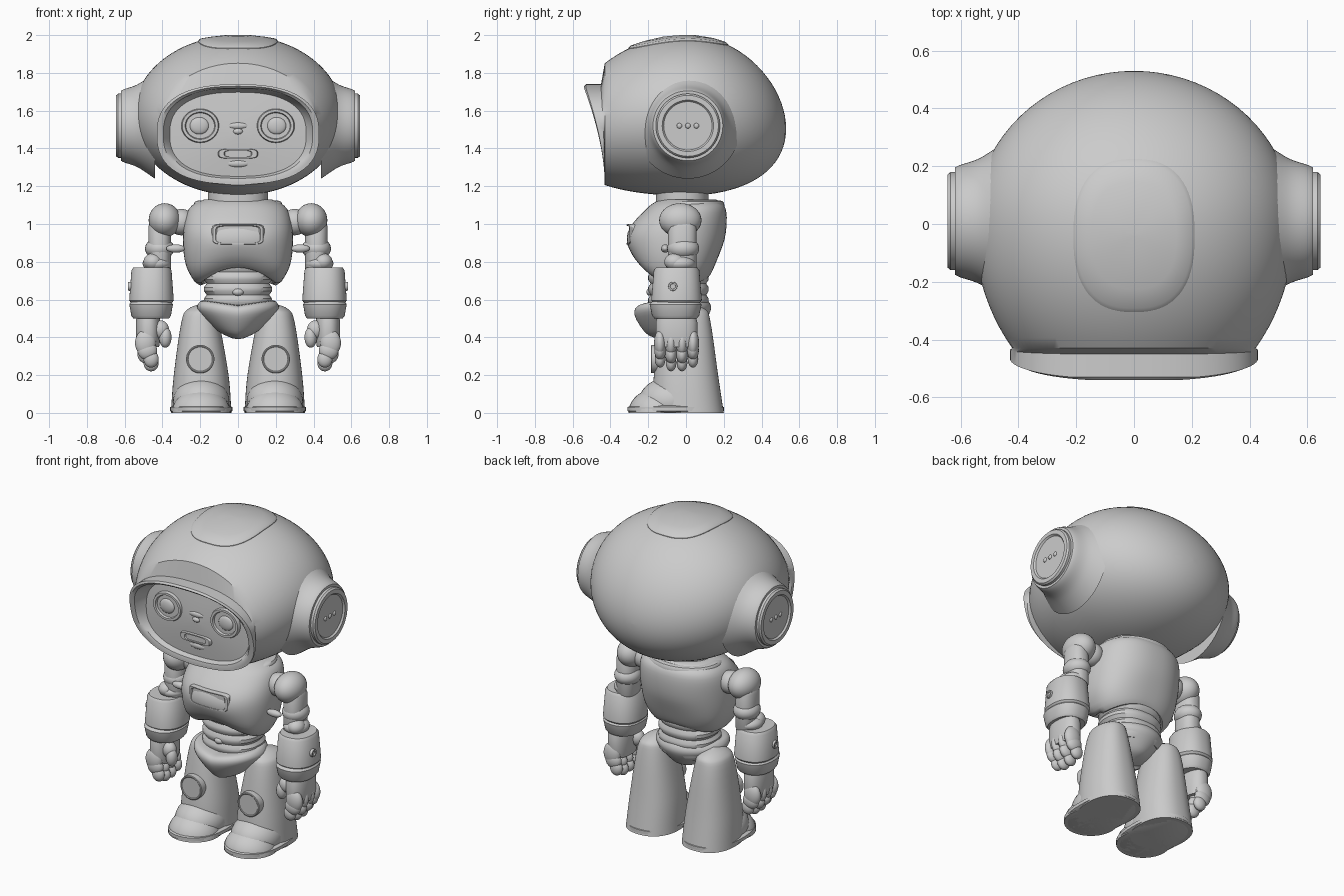
import bpy, bmesh
from math import sin, cos, pi, sqrt, copysign, radians
from mathutils import Matrix, Vector

cube = bpy.data.objects.get("Cube")
if cube:
    bpy.data.objects.remove(cube, do_unlink=True)

grey = bpy.data.materials.new("plain grey")
grey.use_nodes = True
grey.diffuse_color = (.6, .6, .6, 1)
grey.node_tree.nodes["Principled BSDF"].inputs["Base Color"].default_value = (.6, .6, .6, 1)


def finish(name, bm, mirror=False):
    """Turn a bmesh into a smooth-shaded object, optionally mirrored across x."""
    bmesh.ops.recalc_face_normals(bm, faces=bm.faces)
    mesh = bpy.data.meshes.new(name)
    bm.to_mesh(mesh)
    bm.free()
    mesh.materials.append(grey)
    mesh.shade_smooth()
    mesh.set_sharp_from_angle(angle=radians(35))
    obj = bpy.data.objects.new(name, mesh)
    bpy.context.scene.collection.objects.link(obj)
    if mirror:
        obj.modifiers.new("Mirror", 'MIRROR').use_mirror_merge = False


def ring(at, wide, deep, u=0, v=0, power=2):
    """One cross-section: place on the axis, half sizes, centre and squareness."""
    return Vector((at, wide, deep, u, v, power))


def smooth(rings, steps=5):
    """Fill in a Catmull-Rom curve between the given cross-sections."""
    padded = [rings[0], *rings, rings[-1]]
    filled = []
    for before, start, end, after in zip(padded, padded[1:], padded[2:], padded[3:]):
        for step in range(steps):
            t = step / steps
            bend = 2 * before - 5 * start + 4 * end - after
            twist = 3 * start - before - 3 * end + after
            filled.append(start + (t * (end - before) + t * t * bend + t ** 3 * twist) / 2)
    return filled + [rings[-1]]


def loft(name, rings, axis='z', mirror=False, warp=None, count=64):
    """Skin a row of cross-sections along an axis and cap both ends."""
    bm = bmesh.new()
    loops = []
    for at, wide, deep, u, v, power in rings:
        loop = []
        for k in range(count):
            c, s = cos(2 * pi * k / count), sin(2 * pi * k / count)
            a = u + max(wide, .001) * copysign(abs(c) ** (2 / power), c)
            b = v + max(deep, .001) * copysign(abs(s) ** (2 / power), s)
            point = Vector({'x': (at, a, b), 'y': (a, at, b), 'z': (a, b, at)}[axis])
            loop.append(bm.verts.new(warp(point) if warp else point))
        loops.append(loop)
    for low, high in zip(loops, loops[1:]):
        for k in range(count):
            bm.faces.new((low[k - 1], low[k], high[k], high[k - 1]))
    bm.faces.new(loops[0])
    bm.faces.new(loops[-1])
    finish(name, bm, mirror)


def ball(name, centre, size, mirror=True):
    """Ellipsoid, flattened where it would go below the ground."""
    bm = bmesh.new()
    bmesh.ops.create_uvsphere(bm, u_segments=32, v_segments=20, radius=1,
                              matrix=Matrix.Translation(centre) @ Matrix.Diagonal((*size, 1)))
    for vert in bm.verts:
        vert.co.z = max(vert.co.z, 0)
    finish(name, bm, mirror)


def barrel(name, bottom, top, wide, deep, u=0, v=0, taper=1, lip=.015, mirror=False):
    """Upright drum with rounded edges; taper scales its top."""
    rows = ((bottom, .9), (bottom + lip, 1), (top - lip, taper), (top, taper * .9))
    loft(name, [ring(at, wide * k, deep * k, u, v, power=2.3) for at, k in rows], mirror=mirror)


def plate(name, base, face, wide, high, u, v, axis='y', power=2, rim=.8, sink=.008,
          mirror=False, warp=None):
    """Disc or panel with a bevelled edge and a sunken middle."""
    step = copysign(sink, face - base)
    rows = ((base, 1), (face - step, 1), (face, .95), (face, rim), (face - step, rim * .94))
    loft(name, [ring(at, wide * k, high * k, u, v, power) for at, k in rows],
         axis, mirror, warp)


# Helmet: round behind, stretched in front, ending at the face opening
front = -.43


def shell(y):
    """Half width, half height and centre height of the helmet at depth y."""
    k = sqrt(max(0, 1 - (y / (.53 if y > 0 else .66)) ** 2))
    return .555 * k, .425 * k, 1.575 - .25 * y * y


def shell_ring(y):
    wide, high, middle = shell(y)
    return ring(y, wide, high, v=middle)


def lean(p):
    """Tip the visor lip forward towards its top."""
    if p.y < front:
        rise = min(1, max(.1, 2 * (p.z - 1.22)))
        p.y = front + (p.y - front) * rise ** 1.7
    return p


back = [shell_ring(.53 * cos(pi / 2 * k / 20)) for k in range(20)]
sides = [shell_ring(front * k / 12) for k in range(13)]
visor = [ring(y, .43 * k, .265 * k, v=1.475, power=2.5) for y, k in
         ((-.45, 1), (-.53, 1), (-.54, .96), (-.53, .92), (front, .88), (-.4, .84),
          (-.41, .5), (-.42, 0))]
loft("helmet", back + sides + visor, 'y', warp=lean, count=96)


# Raised hatch that follows the crown of the helmet
def crown(p):
    wide, high, middle = shell(p.y)
    p.z += middle + high * sqrt(1 - (p.x / wide) ** 2)
    return p


loft("crown_hatch", [ring(lift, .21 * k, .265 * k, v=-.04, power=2.5) for lift, k in
                     ((-.03, 1), (.003, 1), (.01, .95), (.006, .7), (.003, .3), (0, 0))],
     warp=crown)

# Ear pods: flared base, stepped cap and three studs
loft("ear_bases", smooth([ring(x, r, r, u=.01, v=1.52) for x, r in
                          ((.44, .28), (.53, .22), (.6, .195), (.62, .185))]), 'x', mirror=True)
plate("ear_caps", .6, .645, .17, .17, .01, 1.52, axis='x', sink=.01, mirror=True)
for side in (-1, 0, 1):
    ball("ear_stud", (.635, .01 + side * .045, 1.52), (.008, .014, .014))

# Face: ringed eyes, mouth, nose and chin
plate("eye_rings", -.38, -.425, .1, .09, .2, 1.52, sink=.012, mirror=True)
ball("eyes", (.205, -.412, 1.52), (.05, .016, .045))
plate("mouth", -.38, -.43, .105, .026, 0, 1.372, power=4, rim=.7)
ball("nose", (0, -.415, 1.49), (.026, .016, .016), False)
ball("nose_bridge", (0, -.41, 1.52), (.055, .014, .018), False)
ball("chin", (0, -.4, 1.32), (.06, .015, .02), False)

# Neck
barrel("neck", 1.05, 1.22, .16, .14, v=-.02)


# Barrel chest, with its lower edge arched over the belly
def arch(p):
    lift = max(0, 1 - (p.x / .23) ** 2) * max(0, 1 - (p.z - .66) / .25)
    p.z += lift * (.11 if p.y < -.05 else .06)
    return p


loft("chest", smooth([ring(at=.7, wide=.17, deep=.14, v=-.05, power=2.3),
                      ring(at=.66, wide=.2, deep=.17, v=-.05, power=2.3),
                      ring(at=.78, wide=.275, deep=.225, v=-.06, power=2.3),
                      ring(at=.95, wide=.29, deep=.26, v=-.05, power=2.3),
                      ring(at=1.08, wide=.26, deep=.21, power=2.3),
                      ring(at=1.13, wide=.18, deep=.15, v=.01, power=2.3)]), warp=arch)


def wrap(p):
    """Bend a flat panel around the chest."""
    p.y += p.x ** 2
    return p


def dip(p):
    """Lower the front of the collar."""
    p.z += .16 * min(0, p.y)
    return p


plate("chest_panel", -.25, -.314, .14, .055, 0, .945, power=6, rim=.85, warp=wrap)
loft("collar", smooth([ring(at=1.07, wide=.235, deep=.195, v=.01),
                       ring(at=1.12, wide=.225, deep=.185, v=.01),
                       ring(at=1.12, wide=.15, deep=.13, v=.01)]), warp=dip)

# Ribbed belly and navel
for level in range(5):
    barrel("belly_rib", .5 + level * .06, .57 + level * .06, .18, .16, v=-.04, lip=.025)
ball("navel", (0, -.19, .64), (.03, .02, .02), False)


# Pelvis, with a belt line that sinks in front
def sag(p):
    if p.y < -.07:
        p.z -= .03 * max(0, 1 - abs(p.x) / .2)
    return p


loft("pelvis", smooth([ring(at=.42, wide=.03, deep=.07, v=-.07),
                       ring(at=.45, wide=.11, deep=.14, v=-.07),
                       ring(at=.54, wide=.21, deep=.2, v=-.07),
                       ring(at=.59, wide=.2, deep=.19, v=-.07),
                       ring(at=.6, wide=.15, deep=.14, v=-.05)]), warp=sag)

# Legs flaring down into boots, with soles, toe caps and knee discs
loft("legs", smooth([ring(at=0, wide=.16, deep=.19, u=.195, v=.01, power=2.3),
                     ring(at=.2, wide=.145, deep=.17, u=.195, power=2.3),
                     ring(at=.48, wide=.1, deep=.13, u=.2, power=2.3),
                     ring(at=.55, wide=.07, deep=.1, u=.195),
                     ring(at=.58, wide=0, deep=0, u=.19)]), mirror=True)
barrel("soles", 0, .04, .165, .255, u=.195, v=-.055, lip=.01, mirror=True)
ball("insteps", (.195, -.08, .06), (.15, .17, .13))
ball("toe_caps", (.195, -.15, 0), (.155, .155, .13))
plate("knee_discs", -.1, -.185, .075, .075, .2, .285, rim=.9, sink=.003, mirror=True)

# Shoulders, upper arms and elbows
ball("shoulder_joints", (.3, -.02, 1.01), (.07, .07, .07))
ball("shoulders", (.388, -.03, 1.02), (.085, .112, .09))
barrel("upper_arms", .75, 1, .06, .075, u=.415, v=-.02, mirror=True)
ball("biceps", (.415, -.015, .87), (.077, .085, .06))
ball("elbows", (.43, -.03, .79), (.075, .08, .045))
ball("elbow_caps", (.45, -.06, .8), (.05, .055, .045))
ball("armpit_bolts", (.33, -.11, .87), (.05, .022, .022))

# Forearm sleeves with a seam and an outer bolt
barrel("forearms", .58, .77, .118, .134, u=.458, v=-.05, taper=.9, mirror=True)
barrel("cuffs", .5, .59, .105, .125, u=.46, v=-.055, taper=1.1, mirror=True)
plate("forearm_bolts", .54, .582, .024, .024, -.07, .67, axis='x', rim=.6, mirror=True)

# Hands: palm, curled fingers and thumb
barrel("palms", .35, .52, .065, .11, u=.476, v=-.05, lip=.04, mirror=True)
for finger in range(4):
    y = -.137 + finger * .058
    tip = .02 if finger in (0, 3) else 0
    ball("knuckle", (.49, y, .37), (.055, .032, .07))
    ball("finger_middle", (.48, y, .31 + tip), (.052, .031, .05))
    ball("fingertip", (.46, y, .265 + tip), (.04, .028, .045))
ball("thumb_bases", (.41, -.1, .44), (.045, .04, .05))
ball("thumb_tips", (.385, -.11, .4), (.033, .035, .055))
